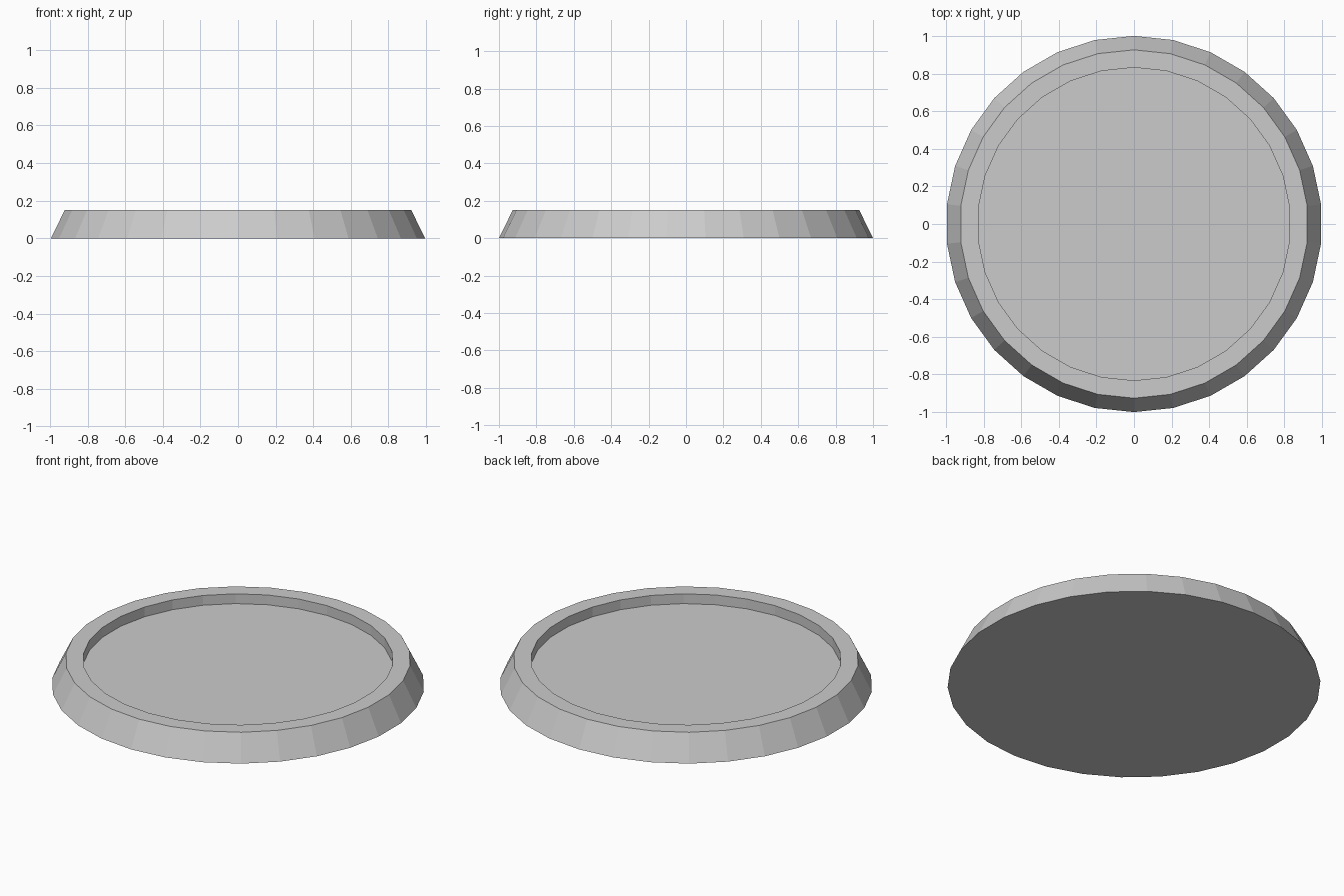
import bpy, bmesh
from math import sin, cos, tau

if "Cube" in bpy.data.objects:
    bpy.data.objects.remove(bpy.data.objects["Cube"])

SIDES = 30
# (radius, z): outer foot, rim outer edge, rim inner edge, recessed floor
PROFILE = [(1.0, 0.0), (0.926, 0.151), (0.832, 0.151), (0.832, 0.093)]

bm = bmesh.new()

# Rings of the round base, with a corner pointing straight along y
rings = [[bm.verts.new((r * sin(tau * i / SIDES), -r * cos(tau * i / SIDES), z))
          for i in range(SIDES)] for r, z in PROFILE]

# Sloped side, flat rim and inner wall
for low, high in zip(rings, rings[1:]):
    for i in range(SIDES):
        j = (i + 1) % SIDES
        bm.faces.new((low[i], low[j], high[j], high[i]))

# Underside and recessed floor
bm.faces.new(rings[0][::-1])
bm.faces.new(rings[-1])
bmesh.ops.recalc_face_normals(bm, faces=bm.faces)

mesh = bpy.data.meshes.new("round_base")
bm.to_mesh(mesh)
bm.free()
bpy.context.collection.objects.link(bpy.data.objects.new("round_base", mesh))
